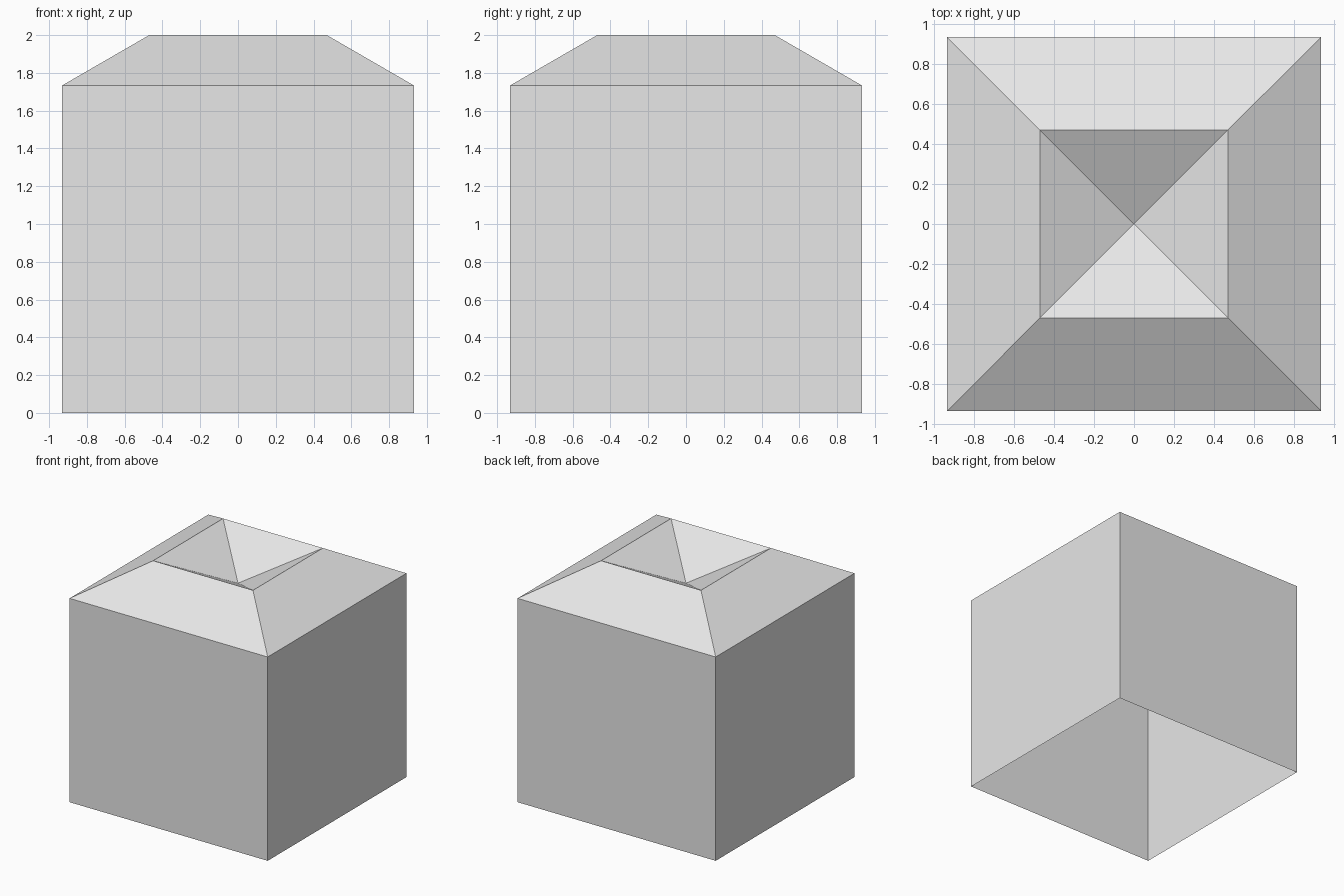
import bpy
import bmesh

cube = bpy.data.objects.get("Cube")
if cube:
    bpy.data.objects.remove(cube, do_unlink=True)

grey = bpy.data.materials.new("light_grey")
grey.use_nodes = True
colour = (0.8, 0.8, 0.8, 1.0)
grey.diffuse_color = colour
grey.node_tree.nodes["Principled BSDF"].inputs["Base Color"].default_value = colour

HALF, RIM = 0.932, 0.47
WALL_TOP, RIM_TOP, PIT_BOTTOM = 1.733, 2.0, 1.755
CORNERS = [(-1, -1), (1, -1), (1, 1), (-1, 1)]

bm = bmesh.new()


def square_ring(half, z):
    return [bm.verts.new((x * half, y * half, z)) for x, y in CORNERS]


def bridge(lower, upper):
    for i in range(4):
        j = (i + 1) % 4
        bm.faces.new((lower[i], lower[j], upper[j], upper[i]))


# Walls of the shell, open underneath
base = square_ring(HALF, 0)
shoulder = square_ring(HALF, WALL_TOP)
bridge(base, shoulder)

# Sloping shoulders up to the square rim
rim = square_ring(RIM, RIM_TOP)
bridge(shoulder, rim)

# Sunken four-sided pit inside the rim
tip = bm.verts.new((0, 0, PIT_BOTTOM))
for i in range(4):
    bm.faces.new((rim[i], rim[(i + 1) % 4], tip))

mesh = bpy.data.meshes.new("open_box_shell")
bm.to_mesh(mesh)
bm.free()
mesh.materials.append(grey)
shell = bpy.data.objects.new("open_box_shell", mesh)
bpy.context.collection.objects.link(shell)
